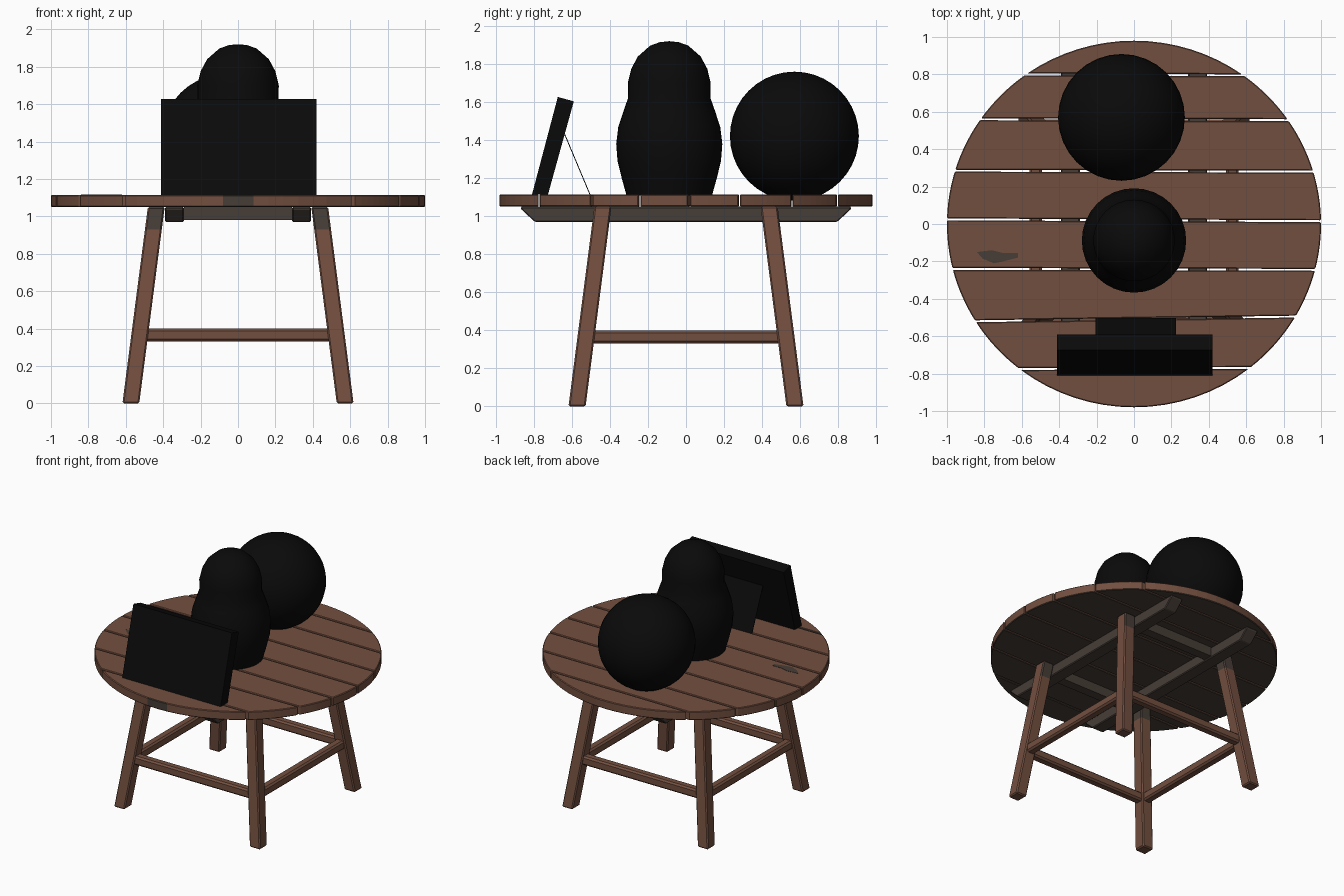
import bpy, bmesh, math
from mathutils import Vector

if "Cube" in bpy.data.objects:
    bpy.data.objects.remove(bpy.data.objects["Cube"])


def mat(name, col):
    m = bpy.data.materials.new(name)
    m.diffuse_color = (*col, 1)
    m.use_nodes = True
    m.node_tree.nodes["Principled BSDF"].inputs["Base Color"].default_value = m.diffuse_color
    return m


BROWN = mat("brown wood", (0.170, 0.078, 0.050))
GREY = mat("dark worn wood", (0.062, 0.047, 0.038))
BLACK = mat("black", (0.003, 0.003, 0.003))


def finish(name, bm, mats, bevel=0.0, smooth=None):
    bmesh.ops.recalc_face_normals(bm, faces=bm.faces)
    me = bpy.data.meshes.new(name)
    bm.to_mesh(me)
    bm.free()
    for m in mats:
        me.materials.append(m)
    ob = bpy.data.objects.new(name, me)
    bpy.context.collection.objects.link(ob)
    if bevel:
        b = ob.modifiers.new("bevel", 'BEVEL')
        b.width, b.segments = bevel, 1
        b.limit_method, b.angle_limit = 'ANGLE', math.radians(40)
    if smooth:
        bpy.ops.object.select_all(action='DESELECT')
        ob.select_set(True)
        bpy.context.view_layer.objects.active = ob
        bpy.ops.object.shade_smooth_by_angle(angle=math.radians(smooth))
    return ob


def loft(rings):
    """Closed solid through rings of equal point counts."""
    bm = bmesh.new()
    vs = [[bm.verts.new(p) for p in r] for r in rings]
    n = len(vs[0])
    bm.faces.new(vs[0])
    bm.faces.new(vs[-1])
    for a, b in zip(vs, vs[1:]):
        for i in range(n):
            j = (i + 1) % n
            bm.faces.new((a[i], a[j], b[j], b[i]))
    return bm


def rect(cx, cy, z, hx, hy):
    return [(cx - hx, cy - hy, z), (cx + hx, cy - hy, z),
            (cx + hx, cy + hy, z), (cx - hx, cy + hy, z)]


def box(name, c, h, m, bevel=0.0):
    bm = loft([rect(c[0], c[1], c[2] + s * h[2], h[0], h[1]) for s in (-1, 1)])
    return finish(name, bm, [m], bevel)


# tabletop planks: seams as (y at left, y at right)
Z0, Z1, RY, GAP = 1.05, 1.115, 0.98, 0.005
seams = [(-0.775, -0.77), (-0.52, -0.495), (-0.24, -0.245), (0.025, 0.015),
         (0.285, 0.28), (0.56, 0.555), (0.80, 0.795)]


def arc(ya, yb, side, n=8):
    """Rim points from ya to yb on one side of the round top."""
    ta, tb = (math.asin(max(-1, min(1, y / RY))) for y in (ya, yb))
    return [(side * math.cos(ta + (tb - ta) * i / n),
             RY * math.sin(ta + (tb - ta) * i / n)) for i in range(n + 1)]


edges = [(-RY, -RY)] + seams + [(RY, RY)]
for k, (lo, hi) in enumerate(zip(edges, edges[1:])):
    g0 = GAP if k else 0
    g1 = GAP if k < len(edges) - 2 else 0
    right = arc(lo[1] + g0, hi[1] - g1, 1)
    left = arc(hi[0] - g1, lo[0] + g0, -1)
    if k == 0:
        left = left[:-1]
    if k == len(edges) - 2:
        left = left[1:]
    pts = right + left
    bm = loft([[(x, y, z) for x, y in pts] for z in (Z0, Z1)])
    bmesh.ops.recalc_face_normals(bm, faces=bm.faces)
    for f in bm.faces:
        c = f.calc_center_median()
        under = f.normal.z < -0.5
        rim_stain = k == 0 and abs(f.normal.z) < 0.5 and abs(c.x) < 0.1
        f.material_index = int(under or rim_stain)
    finish(f"top_plank_{k + 1}", bm, [BROWN, GREY], 0.005)

# worn stain on the top
stain = [(-0.84, -0.15), (-0.81, -0.185), (-0.75, -0.21), (-0.70, -0.20),
         (-0.62, -0.18), (-0.62, -0.155), (-0.70, -0.155), (-0.76, -0.14)]
finish("top_stain", loft([[(x, y, z) for x, y in stain]
                          for z in (Z1 - 0.002, Z1 + 0.002)]), [GREY])

# battens and cross pieces under the top
for s in (-1, 1):
    finish("batten", loft([rect(s * 0.34, 0, 0.97, 0.05, 0.795),
                           rect(s * 0.34, 0, 1.035, 0.05, 0.865),
                           rect(s * 0.34, 0, Z0, 0.05, 0.87)]), [GREY], 0.006)
    box("cross_piece", (0, s * 0.45, 1.015), (0.29, 0.035, 0.035), GREY)

# splayed legs, worn near the top
FOOT, HEAD, H = 0.573, 0.437, 0.045


def leg_at(z):
    return FOOT + (HEAD - FOOT) * z / Z0


for sx in (-1, 1):
    for sy in (-1, 1):
        bm = loft([rect(sx * leg_at(z), sy * leg_at(z), z, H, H)
                   for z in (0, 0.93, Z0)])
        bmesh.ops.recalc_face_normals(bm, faces=bm.faces)
        for f in bm.faces:
            high = f.calc_center_median().z > 0.93
            f.material_index = int(high and f.normal.x * sx < 0.5)
        finish("leg", bm, [BROWN, GREY], 0.008)

# stretchers between the legs
p = leg_at(0.365)
for s in (-1, 1):
    box("cross_stretcher", (0, s * p, 0.365), (p, 0.033, 0.034), BROWN, 0.012)
    box("side_stretcher", (s * p, 0, 0.365), (0.033, p, 0.034), BROWN, 0.012)

# ball
bm = bmesh.new()
bmesh.ops.create_uvsphere(bm, u_segments=32, v_segments=20, radius=0.339)
bmesh.ops.translate(bm, verts=bm.verts, vec=Vector((-0.067, 0.57, 1.421)))
finish("ball", bm, [BLACK], smooth=60)

# nesting doll
profile = [(0.225, 1.11), (0.25, 1.20), (0.272, 1.29), (0.279, 1.38),
           (0.268, 1.47), (0.24, 1.555), (0.217, 1.62), (0.218, 1.70),
           (0.20, 1.775), (0.165, 1.84), (0.10, 1.897), (0.05, 1.915), (0.004, 1.92)]
N = 32
bm = loft([[(r * math.cos(math.tau * i / N), -0.088 + r * math.sin(math.tau * i / N), z)
            for i in range(N)] for r, z in profile])
finish("nesting_doll", bm, [BLACK], smooth=50)

# leaning picture frame and its stand
side = [(-0.81, 1.113), (-0.726, 1.113), (-0.59, 1.604), (-0.674, 1.627)]
finish("picture_frame", loft([[(x, y, z) for y, z in side]
                              for x in (-0.412, 0.42)]), [BLACK])
prop = [(-0.640, 1.43), (-0.507, 1.113), (-0.502, 1.113), (-0.635, 1.43)]
finish("frame_stand", loft([[(x, y, z) for y, z in prop]
                            for x in (-0.205, 0.225)]), [BLACK])
